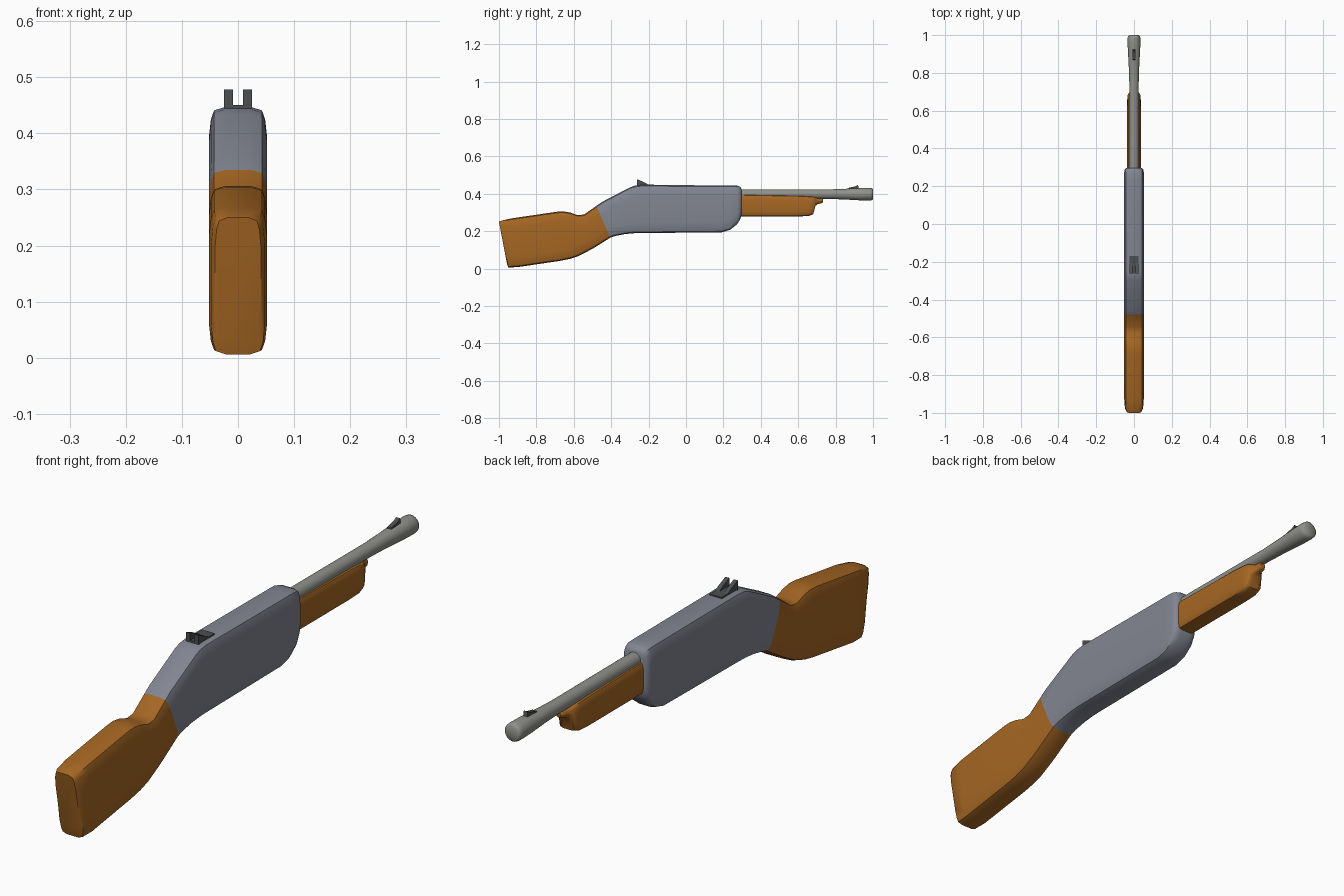
import bpy, bmesh, math

if "Cube" in bpy.data.objects:
    bpy.data.objects.remove(bpy.data.objects["Cube"])


def material(name, rgb):
    m = bpy.data.materials.new(name)
    m.diffuse_color = (*rgb, 1)
    m.use_nodes = True
    m.node_tree.nodes["Principled BSDF"].inputs["Base Color"].default_value = m.diffuse_color
    return m


WOOD = material("brown wood", (0.38, 0.135, 0.017))
STEEL = material("blue grey metal", (0.225, 0.238, 0.285))
BARREL = material("warm grey metal", (0.28, 0.28, 0.26))
DARK = material("dark metal", (0.075, 0.077, 0.082))


def build(name, rings, mat, angle=None):
    """Skin a list of equal-length closed rings and cap both ends."""
    bm = bmesh.new()
    vs = [[bm.verts.new(p) for p in ring] for ring in rings]
    n = len(vs[0])
    for a, b in zip(vs, vs[1:]):
        for i in range(n):
            j = (i + 1) % n
            bm.faces.new((a[i], a[j], b[j], b[i]))
    bm.faces.new(vs[0])
    bm.faces.new(vs[-1])
    bmesh.ops.recalc_face_normals(bm, faces=bm.faces)
    me = bpy.data.meshes.new(name)
    bm.to_mesh(me)
    bm.free()
    ob = bpy.data.objects.new(name, me)
    bpy.context.collection.objects.link(ob)
    me.materials.append(mat)
    if angle:
        bpy.ops.object.select_all(action='DESELECT')
        ob.select_set(True)
        bpy.context.view_layer.objects.active = ob
        bpy.ops.object.shade_smooth_by_angle(angle=math.radians(angle))
    return ob


def section(ty, tz, by, bz, w, corner=1.0):
    """Soft-cornered slab section between a top and a bottom profile point."""
    h = math.hypot(ty - by, tz - bz)
    half = [(0.45, 0), (0.82, 0.006), (0.93, 0.022), (1.0, 0.055)]
    half = [(x * w, min(d * corner / h, 0.45)) for x, d in half]
    right = half + [(x, 1 - t) for x, t in reversed(half)]
    loop = right + [(-x, t) for x, t in reversed(right)]
    return [(x, ty + (by - ty) * t, tz + (bz - tz) * t) for x, t in loop]


W = 0.052
JOINT = (-.48, .335, -.405, .165, W)

# Shoulder stock
stock = [(-1, .25, -.958, .03, .041), (-.985, .257, -.95, .006, .048),
         (-.93, .269, -.9, .008, W), (-.69, .304, -.67, .042, W),
         (-.655, .306, -.62, .052, W), (-.62, .300, -.575, .067, W),
         (-.58, .286, -.53, .09, W), (-.545, .289, -.49, .112, W), JOINT]
build("stock", [section(*s) for s in stock], WOOD, 50)

# Receiver
receiver = [JOINT, (-.45, .356, -.38, .174, W), (-.3, .434, -.33, .184, W),
            (-.275, .443, -.28, .189, W), (-.24, .447, -.24, .19, W),
            (.19, .445, .19, .194, W), (.235, .445, .235, .207, W),
            (.272, .444, .272, .236, W), (.289, .438, .289, .262, .049),
            (.297, .426, .297, .285, .040)]
build("receiver", [section(*s) for s in receiver], STEEL, 50)

# Fore-end grip with its small nose
grip = [(.27, .396, .27, .279, .037), (.6, .390, .6, .279, .037),
        (.655, .387, .655, .281, .036), (.68, .385, .68, .290, .034),
        (.692, .380, .692, .335, .028), (.705, .376, .705, .345, .016),
        (.725, .376, .725, .349, .015), (.733, .371, .733, .355, .010)]
build("fore_end", [section(*s, corner=.5) for s in grip], WOOD, 50)

# Barrel with flared muzzle
barrel = [(.25, .026), (.75, .025), (.84, .028), (.93, .033), (.98, .034),
          (.995, .032), (1.0, .026)]
N = 24
build("barrel", [[(r * math.cos(2 * math.pi * i / N), y,
                   .398 + r * math.sin(2 * math.pi * i / N))
                  for i in range(N)] for y, r in barrel], BARREL, 70)


def plate(name, x0, x1, profile, mat):
    """Extrude a (y, z) side profile across x."""
    build(name, [[(x, y, z) for y, z in profile] for x in (x0, x1)], mat)


# Sights
plate("rear_sight_base", -.025, .025,
      [(-.262, .44), (-.17, .44), (-.17, .451), (-.262, .451)], DARK)
for side, s in (("left", -1), ("right", 1)):
    plate("rear_sight_post_" + side, s * .009, s * .025,
          [(-.262, .448), (-.2, .448), (-.222, .461), (-.262, .478)], DARK)
plate("front_sight", -.008, .008,
      [(.865, .418), (.925, .42), (.92, .448), (.905, .440), (.87, .432)], DARK)
